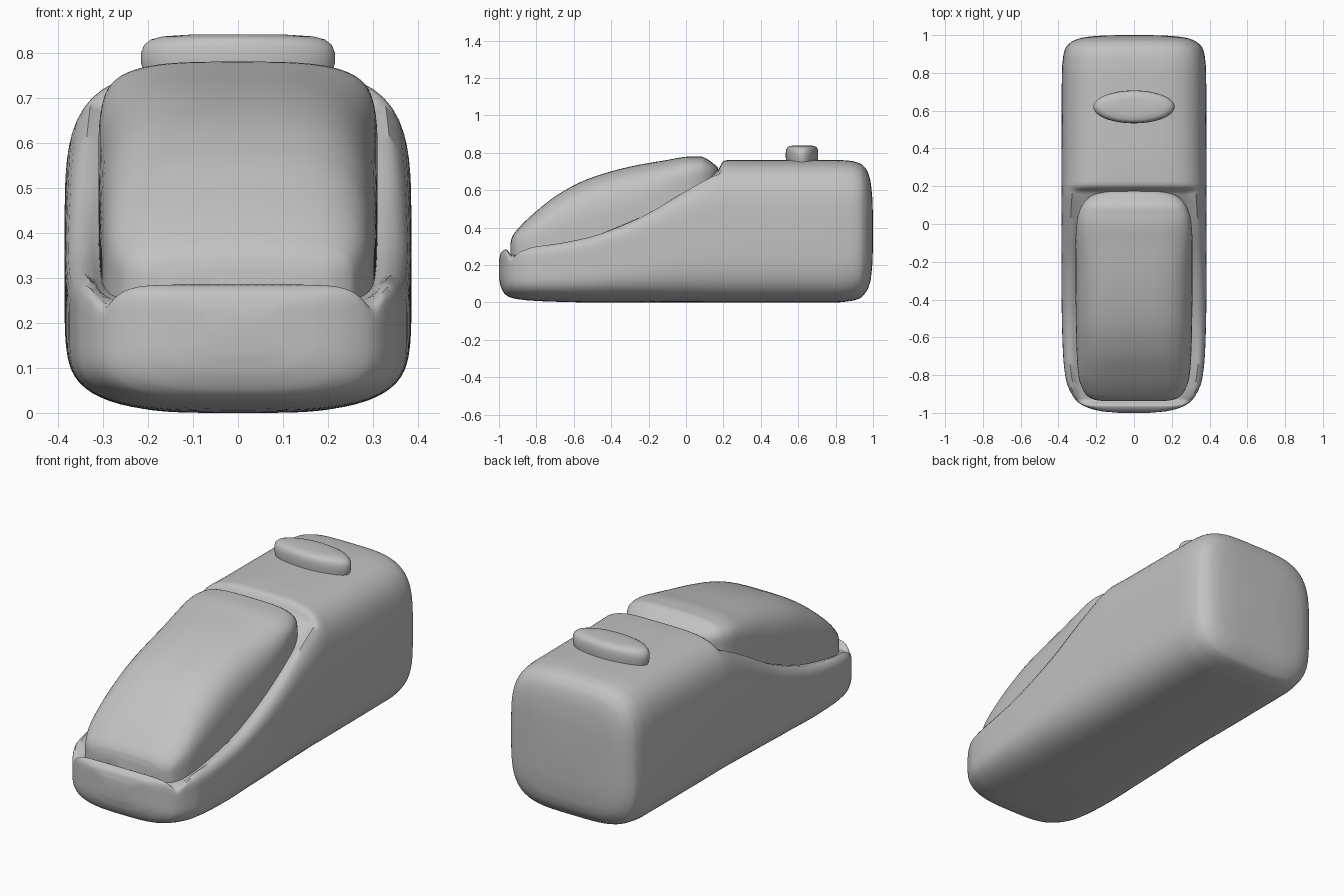
import bpy, bmesh, math

if "Cube" in bpy.data.objects:
    bpy.data.objects.remove(bpy.data.objects["Cube"])

grey = bpy.data.materials.new("plain grey")
grey.diffuse_color = (0.54, 0.54, 0.54, 1)
grey.use_nodes = True
grey.node_tree.nodes["Principled BSDF"].inputs["Base Color"].default_value = grey.diffuse_color
N = 96


def skin(name, rings):
    """Join closed rings of points into a smooth capped solid."""
    bm = bmesh.new()
    loops = [[bm.verts.new(p) for p in r] for r in rings]
    n = len(rings[0])
    for a, b in zip(loops, loops[1:]):
        for i in range(n):
            j = (i + 1) % n
            bm.faces.new((a[i], a[j], b[j], b[i]))
    bm.faces.new(loops[0])
    bm.faces.new(loops[-1])
    bmesh.ops.recalc_face_normals(bm, faces=bm.faces)
    me = bpy.data.meshes.new(name)
    bm.to_mesh(me)
    bm.free()
    me.materials.append(grey)
    ob = bpy.data.objects.new(name, me)
    bpy.context.collection.objects.link(ob)
    bpy.ops.object.select_all(action='DESELECT')
    bpy.context.view_layer.objects.active = ob
    ob.select_set(True)
    bpy.ops.object.shade_smooth_by_angle(angle=math.radians(55))
    return ob


def section(y, w, zb, zc, zt, n_top, n_bot):
    """Rounded-square section, with separate roundness above and below zc."""
    pts = []
    for i in range(N):
        a = 2 * math.pi * i / N
        c, s = math.cos(a), math.sin(a)
        n = n_top if s > 0 else n_bot
        r = (abs(c) ** n + abs(s) ** n) ** (-1 / n)
        h = zt - zc if s > 0 else zc - zb
        pts.append((w * c * r, y, zc + h * s * r))
    return pts


def resample(rows, k=5):
    """Smoothly subdivide a station table (monotone cubic along y)."""
    def slopes(c):
        d = [(b[c] - a[c]) / (b[0] - a[0]) for a, b in zip(rows, rows[1:])]
        mid = [0 if p * q <= 0 else 2 * p * q / (p + q) for p, q in zip(d, d[1:])]
        return [d[0]] + mid + [d[-1]]
    m = [slopes(c) for c in range(len(rows[0]))]
    out = []
    for i in range(len(rows) - 1):
        a, b = rows[i], rows[i + 1]
        h = b[0] - a[0]
        for j in range(k):
            t = j / k
            row = [a[0] + h * t]
            for c in range(1, len(a)):
                row.append((2*t**3 - 3*t*t + 1) * a[c] + (t**3 - 2*t*t + t) * h * m[c][i]
                           + (3*t*t - 2*t**3) * b[c] + (t**3 - t*t) * h * m[c][i + 1])
            out.append(row)
    return out + [list(rows[-1])]


def step(v, a, b):
    t = min(1, max(0, (v - a) / (b - a)))
    return t * t * (3 - 2 * t)


# Body: y, half width, bottom, top
body = [(-1, .08, .13, .23), (-.99, .18, .085, .265), (-.968, .255, .045, .283),
        (-.94, .30, .027, .292), (-.9, .33, .018, .298), (-.83, .359, .010, .309),
        (-.7, .375, .004, .327), (-.5, .382, 0, .37), (-.25, .385, 0, .475),
        (0, .385, 0, .635), (.1, .385, 0, .70), (.17, .385, 0, .743),
        (.23, .385, 0, .762), (.8, .382, 0, .762), (.88, .376, .008, .757),
        (.93, .363, .022, .743), (.965, .33, .06, .71), (.985, .28, .11, .655),
        (.996, .19, .2, .56), (1, .08, .31, .45)]
rings = []
for y, w, zb, zt in resample(body):
    f = min(1, max(0, (y + .4) / .65))
    n_top = 7.5 + (3.8 - 7.5) * f       # crisp rim in front, soft shoulders behind
    ring = section(y, w, zb, (zb + zt) / 2, zt, n_top, 3.2 + .8 * f)
    # sunken bed under the canopy
    dip = .04 * step(y, -.965, -.93) * (1 - step(y, .165, .2))
    mid = (zb + zt) / 2
    rings.append([(x, y, z - dip * (1 - step(abs(x), .29, .335)) if z > mid + .03 else z)
                  for x, y, z in ring])
skin("body", rings)

# Canopy: y, half width, rim height, top
canopy = [(-.938, .16, .27, .32), (-.93, .21, .28, .35), (-.9, .258, .29, .392),
          (-.8, .295, .30, .488), (-.68, .304, .32, .580), (-.52, .308, .37, .662),
          (-.3, .31, .44, .726), (-.1, .31, .57, .762), (.02, .302, .64, .780),
          (.08, .285, .66, .780), (.12, .26, .67, .762), (.15, .225, .67, .74),
          (.17, .16, .67, .72), (.177, .09, .67, .70)]
skin("canopy", [section(y, w, zc - .12, zc, zt, 3.5, 6)
                for y, w, zc, zt in resample(canopy)])

# Oval button on the rear deck
knob = [(.94, .72), (.97, .755), (1, .775), (1, .80), (.97, .817), (.90, .829),
        (.78, .836), (.5, .84)]
skin("button", [[(.215 * s * math.cos(2 * math.pi * i / N),
                  .62 + .087 * s * math.sin(2 * math.pi * i / N), z)
                 for i in range(N)] for s, z in knob])
